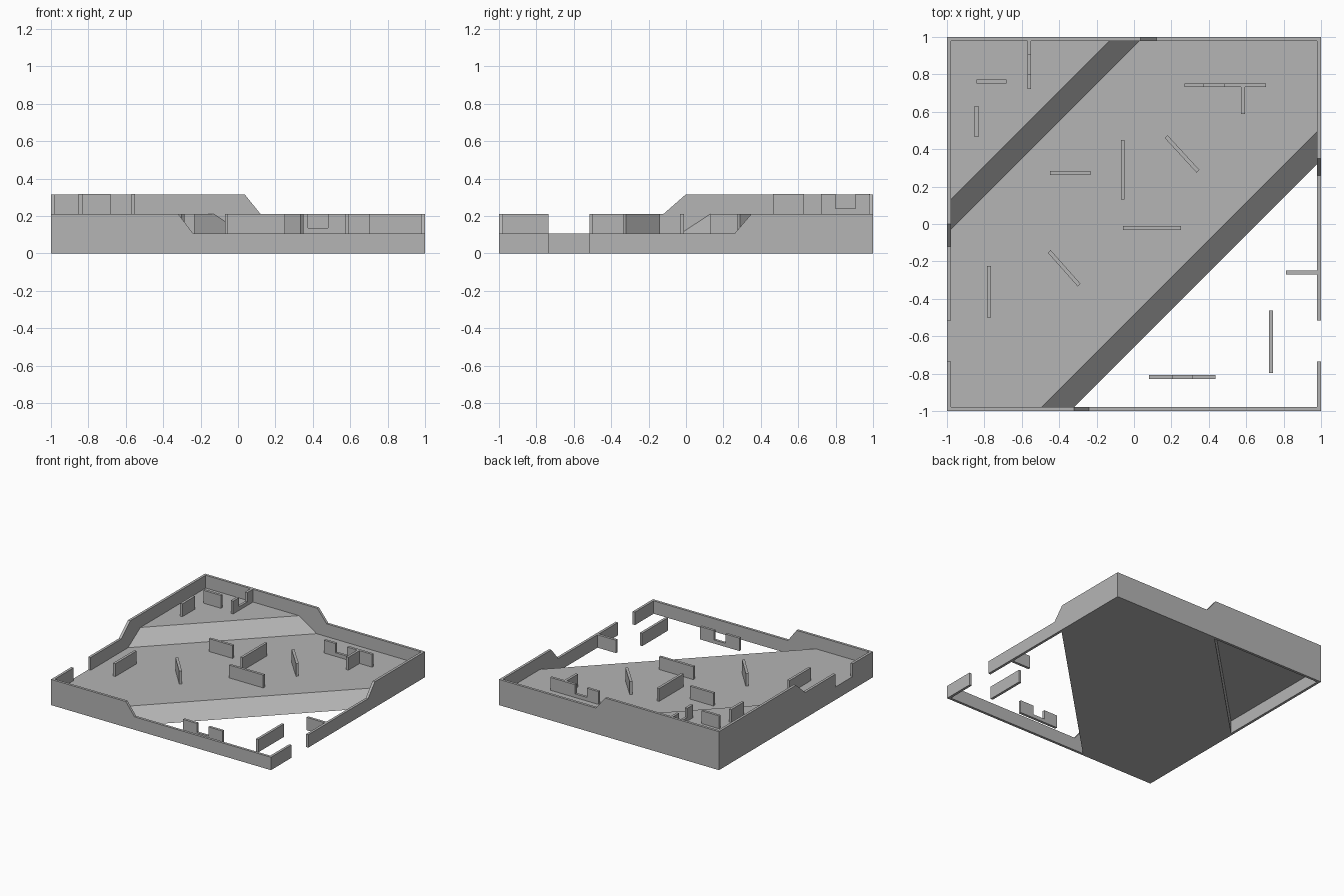
import bpy, bmesh
from mathutils import Vector

if "Cube" in bpy.data.objects:
    bpy.data.objects.remove(bpy.data.objects["Cube"])

T = 0.021                       # wall thickness
LOW, MID, HIGH, TOP = 0.0, 0.106, 0.211, 0.316
H = 0.1055                      # wall height above its floor

# Mid grey for every part
grey = bpy.data.materials.new("mid_grey")
grey.diffuse_color = (0.46, 0.46, 0.46, 1)
grey.use_nodes = True
grey.node_tree.nodes["Principled BSDF"].inputs["Base Color"].default_value = grey.diffuse_color


def prism(name, pts, offset, clip=None):
    """Extrude a flat outline by an offset, optionally clipped to a square."""
    bm = bmesh.new()
    face = bm.faces.new([bm.verts.new(p) for p in pts])
    ext = bmesh.ops.extrude_face_region(bm, geom=[face], use_keep_orig=True)
    verts = [g for g in ext["geom"] if isinstance(g, bmesh.types.BMVert)]
    bmesh.ops.translate(bm, verts=verts, vec=offset)
    bmesh.ops.recalc_face_normals(bm, faces=bm.faces)
    if clip:
        for n in ((1, 0, 0), (-1, 0, 0), (0, 1, 0), (0, -1, 0)):
            n = Vector(n)
            cut = bmesh.ops.bisect_plane(bm, geom=bm.verts[:] + bm.edges[:] + bm.faces[:],
                                         plane_co=n * clip, plane_no=n, clear_outer=True)
            edges = [e for e in cut["geom_cut"] if isinstance(e, bmesh.types.BMEdge)]
            if edges:
                bmesh.ops.contextual_create(bm, geom=edges)
        bmesh.ops.recalc_face_normals(bm, faces=bm.faces)
    mesh = bpy.data.meshes.new(name)
    bm.to_mesh(mesh)
    bm.free()
    mesh.materials.append(grey)
    obj = bpy.data.objects.new(name, mesh)
    bpy.context.collection.objects.link(obj)
    return obj


def slab(name, section):
    """Floor slab: section of (y - x, z) swept along the x = y diagonal."""
    pts = [Vector((-d / 2 - 3, d / 2 - 3, z)) for d, z in section]
    prism(name, pts, Vector((6, 6, 0)), clip=0.99)


def profile_wall(name, axis, pos, outline):
    """Wall standing along x or y with an outline of (distance, z)."""
    if axis == "x":
        pts = [Vector((s, pos - T / 2, z)) for s, z in outline]
        prism(name, pts, Vector((0, T, 0)))
    else:
        pts = [Vector((pos - T / 2, s, z)) for s, z in outline]
        prism(name, pts, Vector((T, 0, 0)))


def cover(name, a, b, z, notch=None):
    """Free-standing wall from a to b on floor z, with an optional window notch."""
    a, b = Vector((*a, z)), Vector((*b, z))
    d = (b - a).normalized()
    side = Vector((-d.y, d.x, 0)) * T
    length = (b - a).length
    out = [(0, 0), (length, 0), (length, H)]
    if notch:
        out += [(notch[1], H), (notch[1], 0.03), (notch[0], 0.03), (notch[0], H)]
    out.append((0, H))
    prism(name, [a + d * s + Vector((0, 0, h)) - side / 2 for s, h in out], side)


# Stepped floors with ramps
slab("middle_floor", [(-0.66, LOW), (0.95, LOW), (0.95, MID), (-0.485, MID)])
slab("upper_floor", [(0.95, MID), (2.2, MID), (2.2, HIGH), (1.11, HIGH)])

# Perimeter walls, stepping with the floor
E = 1 - T / 2
profile_wall("back_wall", "x", E,
             [(-1, 0), (1, 0), (1, HIGH), (0.12, HIGH), (0.035, TOP), (-1, TOP)])
profile_wall("front_wall", "x", -E,
             [(-1, 0), (1, 0), (1, MID), (-0.24, MID), (-0.32, HIGH), (-1, HIGH)])
profile_wall("left_wall", "y", -E,
             [(-1, 0), (1, 0), (1, TOP), (0, TOP), (-0.12, HIGH), (-0.515, HIGH),
              (-0.515, MID), (-0.735, MID), (-0.735, HIGH), (-1, HIGH)])
profile_wall("right_wall", "y", E,
             [(-0.515, 0), (1, 0), (1, HIGH), (0.35, HIGH), (0.26, MID), (-0.515, MID)])
profile_wall("right_wall_corner", "y", E,
             [(-1, 0), (-0.735, 0), (-0.735, MID), (-1, MID)])

# Free-standing walls: start, end, floor level, notch
covers = [
    ((-0.842, 0.762), (-0.682, 0.762), HIGH, None),
    ((-0.842, 0.465), (-0.842, 0.63), HIGH, None),
    ((-0.56, 0.722), (-0.56, 0.985), HIGH, (0.078, 0.183)),
    ((-0.06, 0.13), (-0.06, 0.45), MID, None),
    ((-0.448, 0.273), (-0.233, 0.273), MID, None),
    ((0.172, 0.467), (0.342, 0.282), MID, None),
    ((-0.058, -0.022), (0.252, -0.022), MID, None),
    ((-0.453, -0.147), (-0.293, -0.327), MID, None),
    ((-0.775, -0.5), (-0.775, -0.225), MID, None),
    ((0.27, 0.742), (0.707, 0.742), MID, (0.105, 0.21)),
    ((0.582, 0.587), (0.582, 0.737), MID, None),
    ((0.812, -0.26), (0.985, -0.26), LOW, None),
    ((0.732, -0.797), (0.732, -0.462), LOW, None),
    ((0.08, -0.817), (0.437, -0.817), LOW, (0.125, 0.23)),
]
for i, args in enumerate(covers):
    cover(f"cover_wall_{i + 1}", *args)
